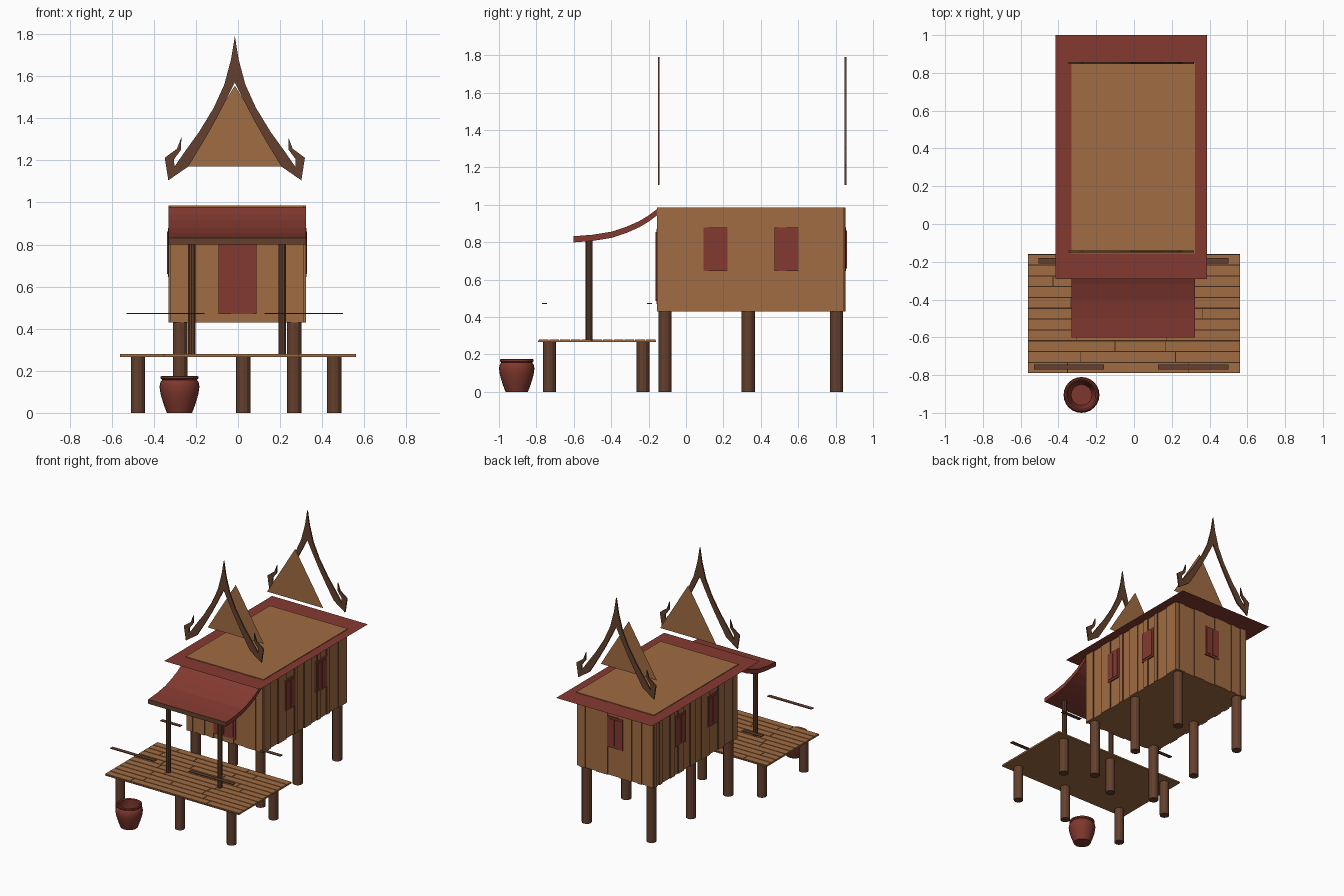
import bpy, bmesh, random
from mathutils import Vector

random.seed(4)
cube = bpy.data.objects.get("Cube")
if cube:
    bpy.data.objects.remove(cube)


def material(name, rgb):
    lin = [((c / 255 + 0.055) / 1.055) ** 2.4 for c in rgb] + [1]
    m = bpy.data.materials.new(name)
    m.use_nodes = True
    m.diffuse_color = lin
    m.node_tree.nodes["Principled BSDF"].inputs["Base Color"].default_value = lin
    return m


TAN = material("light_timber", (160, 108, 67))
BROWN = material("dark_timber", (100, 64, 45))
RED = material("red_tile", (132, 58, 48))
CLAY = material("clay", (126, 55, 44))
GAP = material("plank_gap", (62, 40, 26))


def finish(name, bm, *mats):
    bmesh.ops.recalc_face_normals(bm, faces=bm.faces)
    mesh = bpy.data.meshes.new(name)
    bm.to_mesh(mesh)
    bm.free()
    for m in mats:
        mesh.materials.append(m)
    ob = bpy.data.objects.new(name, mesh)
    bpy.context.scene.collection.objects.link(ob)
    return ob


def add_box(bm, lo, hi):
    lo, hi = Vector(lo), Vector(hi)
    verts = bmesh.ops.create_cube(bm, size=1)["verts"]
    for v in verts:
        v.co = Vector(((lo[i] + hi[i]) / 2 + v.co[i] * (hi[i] - lo[i]) for i in range(3)))


def box(name, lo, hi, mat):
    bm = bmesh.new()
    add_box(bm, lo, hi)
    return finish(name, bm, mat)


def prism(name, pts, axis, start, end, *mats):
    """Extrude a profile along x or y; equal ends give a flat sheet."""
    bm = bmesh.new()
    place = (lambda p: (start, p[0], p[1])) if axis == "x" else (lambda p: (p[0], start, p[1]))
    face = bm.faces.new([bm.verts.new(place(p)) for p in pts])
    if end != start:
        ext = bmesh.ops.extrude_face_region(bm, geom=[face])["geom"]
        step = Vector((end - start, 0, 0)) if axis == "x" else Vector((0, end - start, 0))
        bmesh.ops.translate(bm, vec=step, verts=[v for v in ext if isinstance(v, bmesh.types.BMVert)])
    return finish(name, bm, *mats)


def pillar(name, x, y, z0, z1, r, sides):
    bm = bmesh.new()
    bmesh.ops.create_cone(bm, cap_ends=True, segments=sides, radius1=r, radius2=r, depth=z1 - z0)
    bmesh.ops.translate(bm, vec=(x, y, (z0 + z1) / 2), verts=bm.verts)
    return finish(name, bm, BROWN)


# House body
X0, X1, Y0, Y1 = -0.322, 0.314, -0.147, 0.845
FLOOR, TOP = 0.43, 0.986
box("house_core", (X0, Y0, FLOOR), (X1, Y1, TOP - 0.004), TAN)
box("ceiling", (X0 - 0.008, Y0 - 0.008, TOP - 0.004), (X1 + 0.008, Y1 + 0.008, TOP), TAN)


def wall_box(bm, side, u0, u1, z0, z1, depth):
    """Box standing out from one wall; u runs along the wall."""
    if side in ("left", "right"):
        a, b = (X1, X1 + depth) if side == "left" else (X0 - depth, X0)
        add_box(bm, (a, u0, z0), (b, u1, z1))
    else:
        a, b = (Y1, Y1 + depth) if side == "back" else (Y0 - depth, Y0)
        add_box(bm, (u0, a, z0), (u1, b, z1))


# Wall boards in alternating depths, with dark board edges
for side in ("front", "back", "left", "right"):
    along = 1 if side in ("left", "right") else 0
    u, end = (Y0, Y1) if along else (X0, X1)
    bm = bmesh.new()
    raised = True
    while u < end:
        stop = min(end, u + random.uniform(0.03, 0.11))
        wall_box(bm, side, u, stop, FLOOR, TOP - 0.004, 0.008 if raised else 0.001)
        u, raised = stop, not raised
    bm.normal_update()
    for f in bm.faces:
        mid = f.calc_center_median()[along]
        inner = (Y0 + 0.01 < mid < Y1 - 0.01) if along else (X0 + 0.01 < mid < X1 - 0.01)
        if abs(f.normal[along]) > 0.9 and inner:
            f.material_index = 1
    finish(side + "_wall_boards", bm, TAN, BROWN)


# Shuttered windows and door
def shutters(name, side, u0, u1, z0, z1):
    bm = bmesh.new()
    wall_box(bm, side, u0, u1, z0, z1, 0.011)
    mid = (u0 + u1) / 2
    for a, b in ((u0 + 0.015, mid - 0.004), (mid + 0.004, u1 - 0.015)):
        wall_box(bm, side, a, b, z0 + 0.015, z1 - 0.015, 0.015)
    finish(name, bm, RED)


for side in ("left", "right"):
    for label, u in (("front", 0.158), ("rear", 0.537)):
        shutters(f"{side}_{label}_window", side, u - 0.064, u + 0.064, 0.645, 0.878)
shutters("back_window", "back", -0.068, 0.06, 0.645, 0.878)
shutters("front_door", "front", -0.093, 0.088, 0.47, 0.87)

# Flat eave sheet around the wall tops
bm = bmesh.new()
bm.faces.new([bm.verts.new(p) for p in (
    (-0.415, -0.29, 0.98), (0.387, -0.29, 0.98), (0.387, 1.0, 0.98), (-0.415, 1.0, 0.98))])
finish("eave", bm, RED)

# Gable bargeboards with curled ends, and gable panels
CX = -0.015
half = [(0.018, 1.68), (0.05, 1.56), (0.10, 1.45), (0.17, 1.335), (0.235, 1.245),
        (0.287, 1.17), (0.289, 1.205), (0.256, 1.25), (0.254, 1.31), (0.275, 1.255),
        (0.333, 1.212), (0.316, 1.105), (0.222, 1.17), (0.155, 1.28), (0.10, 1.375),
        (0.045, 1.48)]
outline = [(CX, 1.79)] + [(CX + u, z) for u, z in half] + [(CX, 1.57)]
outline += [(CX - u, z) for u, z in reversed(half)]
panel = [(CX - 0.235, 1.17), (CX + 0.235, 1.17), (CX, 1.555)]
for label, y, py in (("front", -0.146, -0.005), ("back", 0.853, 0.705)):
    prism(label + "_bargeboard", outline, "y", y - 0.005, y + 0.005, BROWN)
    prism(label + "_gable_panel", panel, "y", py, py, TAN)

# Curved porch roof with a timber front edge
curve = [(-0.155, 0.977), (-0.2, 0.943), (-0.25, 0.913), (-0.32, 0.882),
         (-0.4, 0.856), (-0.5, 0.84), (-0.602, 0.832)]
under = [(y, z - 0.033) for y, z in reversed(curve)]
roof = prism("porch_roof", curve + under, "x", -0.33, 0.322, RED, BROWN)
for p in roof.data.polygons:
    if p.normal.y < -0.9:
        p.material_index = 1

# House stilts, deck stilts and porch posts
for y in (-0.112, 0.333, 0.805):
    for x in (-0.275, 0.267):
        pillar("house_stilt", x, y, 0, FLOOR, 0.035, 12)
for y in (-0.73, -0.23):
    for x in (-0.475, 0.025, 0.458):
        pillar("deck_stilt", x, y, 0, 0.268, 0.034, 12)
for x in (-0.22, 0.21):
    pillar("porch_post", x, -0.518, 0.275, 0.815, 0.018, 10)

# Deck: base sheet and staggered planks
DX, D0, D1 = 0.56, -0.79, -0.16
base = box("deck_base", (-DX, D0, 0.266), (DX, D1, 0.274), TAN)
base.data.materials.append(GAP)
for p in base.data.polygons:
    if p.normal.z > 0.9:
        p.material_index = 1
bm = bmesh.new()
rows = 11
pitch = (D1 - D0) / rows
for r in range(rows):
    cuts = [-DX, random.uniform(-0.45, -0.1), random.uniform(0.1, 0.45), DX]
    for a, b in zip(cuts, cuts[1:]):
        add_box(bm, (a + 0.002 * (a > -DX), D0 + r * pitch + 0.003, 0.274),
                (b - 0.002 * (b < DX), D0 + (r + 1) * pitch - 0.003, 0.279))
finish("deck_planks", bm, TAN)

# Handrails
for name, a, b, y in (("front_right_rail", -0.53, -0.16, -0.757), ("front_left_rail", 0.127, 0.5, -0.757),
                      ("rear_right_rail", -0.505, -0.34, -0.195), ("rear_left_rail", 0.335, 0.5, -0.195)):
    box(name, (a, y - 0.014, 0.47), (b, y + 0.014, 0.475), BROWN)

# Water jar turned from a profile
profile = [(0, 0), (0.06, 0), (0.075, 0.04), (0.09, 0.09), (0.095, 0.125), (0.09, 0.148),
           (0.082, 0.157), (0.09, 0.163), (0.09, 0.172), (0.083, 0.176), (0.075, 0.17),
           (0.075, 0.15), (0.078, 0.1), (0.055, 0.03), (0, 0.03)]
bm = bmesh.new()
verts = [bm.verts.new((r, 0, z)) for r, z in profile]
edges = [bm.edges.new(pair) for pair in zip(verts, verts[1:])]
bmesh.ops.spin(bm, geom=verts + edges, cent=(0, 0, 0), axis=(0, 0, 1), angle=6.283185, steps=24)
bmesh.ops.remove_doubles(bm, verts=bm.verts, dist=0.0005)
bmesh.ops.translate(bm, vec=(-0.278, -0.905, 0), verts=bm.verts)
jar = finish("water_jar", bm, CLAY)
bpy.ops.object.select_all(action="DESELECT")
jar.select_set(True)
bpy.context.view_layer.objects.active = jar
bpy.ops.object.shade_smooth_by_angle(angle=0.7)
